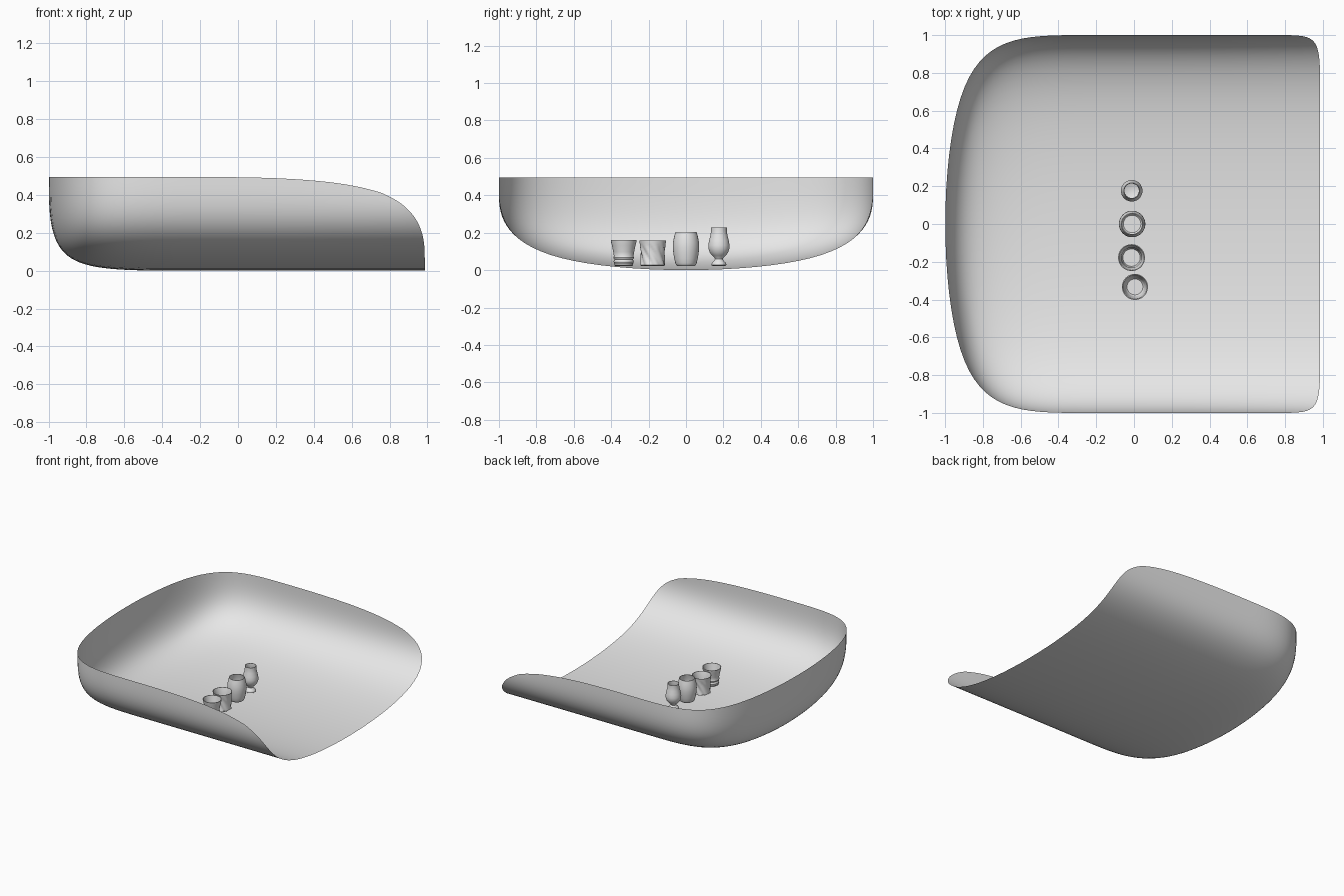
import bpy, bmesh, math

cube = bpy.data.objects.get("Cube")
if cube:
    bpy.data.objects.remove(cube, do_unlink=True)

grey = bpy.data.materials.new("light grey")
grey.use_nodes = True
grey.diffuse_color = (0.8, 0.8, 0.8, 1)
grey.node_tree.nodes["Principled BSDF"].inputs["Base Color"].default_value = (0.8, 0.8, 0.8, 1)


def finish(name, bm, location):
    mesh = bpy.data.meshes.new(name)
    bm.to_mesh(mesh)
    bm.free()
    mesh.materials.append(grey)
    for p in mesh.polygons:
        p.use_smooth = True
    ob = bpy.data.objects.new(name, mesh)
    ob.location = location
    bpy.context.collection.objects.link(ob)
    return ob


# Curved tray: a box open at the top and the +x end, rounded by subdivision
HEIGHT = 0.516
COLUMNS = (-1.006, -0.36, 1.006)
bm = bmesh.new()
v = {(i, y, z): bm.verts.new((x, y, z * HEIGHT))
     for i, x in enumerate(COLUMNS) for y in (-1, 1) for z in (0, 1)}


def face(*keys):
    bm.faces.new([v[k] for k in keys])


for i in (0, 1):
    face((i, -1, 0), (i + 1, -1, 0), (i + 1, 1, 0), (i, 1, 0))
    for y in (-1, 1):
        face((i, y, 0), (i + 1, y, 0), (i + 1, y, 1), (i, y, 1))
face((0, -1, 0), (0, 1, 0), (0, 1, 1), (0, -1, 1))
bmesh.ops.recalc_face_normals(bm, faces=bm.faces)
bm.faces.ensure_lookup_table()
if bm.faces[0].normal.z < 0:
    bmesh.ops.reverse_faces(bm, faces=bm.faces)
tray = finish("curved_tray", bm, (-0.02, 0, -HEIGHT / 24))
sub = tray.modifiers.new("rounding", "SUBSURF")
sub.levels = sub.render_levels = 4


# Glasses: closed lathe profiles running up the outside and down the inside
def glass(name, x, y, profile, flute=None, segments=48):
    bm = bmesh.new()
    rings = []
    for r, z in profile:
        ring = []
        for i in range(segments):
            a = 2 * math.pi * i / segments
            k = flute(a, r, z) if flute else 1
            ring.append(bm.verts.new((r * k * math.cos(a), r * k * math.sin(a), z)))
        rings.append(ring)
    for low, high in zip(rings, rings[1:]):
        for i in range(segments):
            j = (i + 1) % segments
            bm.faces.new((low[i], low[j], high[j], high[i]))
    bm.faces.new(rings[0][::-1])
    bm.faces.new(rings[-1])
    ob = finish(name, bm, (x, y, 0.022))
    bpy.ops.object.select_all(action="DESELECT")
    ob.select_set(True)
    bpy.context.view_layer.objects.active = ob
    bpy.ops.object.shade_smooth_by_angle(angle=math.radians(40))


glass("tulip_glass", -0.012, 0.176, [
    (.034, 0), (.039, .004), (.04, .01), (.035, .019), (.025, .028), (.021, .037),
    (.024, .045), (.037, .056), (.049, .072), (.056, .092), (.057, .11), (.053, .135),
    (.046, .162), (.042, .185), (.042, .206),
    (.039, .206), (.038, .188), (.042, .162), (.049, .135), (.052, .11),
    (.05, .09), (.04, .07), (.02, .062)])

glass("barrel_glass", -0.01, 0, [
    (.046, 0), (.052, .004), (.057, .015), (.063, .04), (.068, .072), (.07, .1),
    (.069, .125), (.064, .155), (.057, .181),
    (.053, .181), (.06, .155), (.065, .125), (.066, .1), (.063, .07),
    (.056, .035), (.046, .025)])


# Spiral facets fade out below the plain rim and stop at the inner wall
def spiral(a, r, z):
    fade = max(0, min(1, (.12 - z) / .03)) if r > .054 else 0
    return 1 + .12 * fade * (abs(math.sin(4 * (a + z * 10))) - .6)


outside = [(.065 - .005 * math.sin(math.pi * i / 10) + .005 * i / 10, .004 + .0122 * i)
           for i in range(11)]
glass("twisted_glass", -0.013, -0.178, [(.06, 0)] + outside + [
    (.071, .136), (.067, .136), (.0535, .09), (.052, .05), (.046, .028)],
    spiral, 64)

glass("ridged_glass", 0.005, -0.333, [
    (.045, 0), (.05, .004), (.051, .012), (.048, .015), (.052, .018), (.054, .025),
    (.052, .031), (.048, .034), (.053, .038), (.055, .046), (.052, .052),
    (.056, .075), (.063, .11), (.067, .125), (.069, .138),
    (.064, .138), (.06, .12), (.053, .08), (.047, .055), (.042, .05)])
